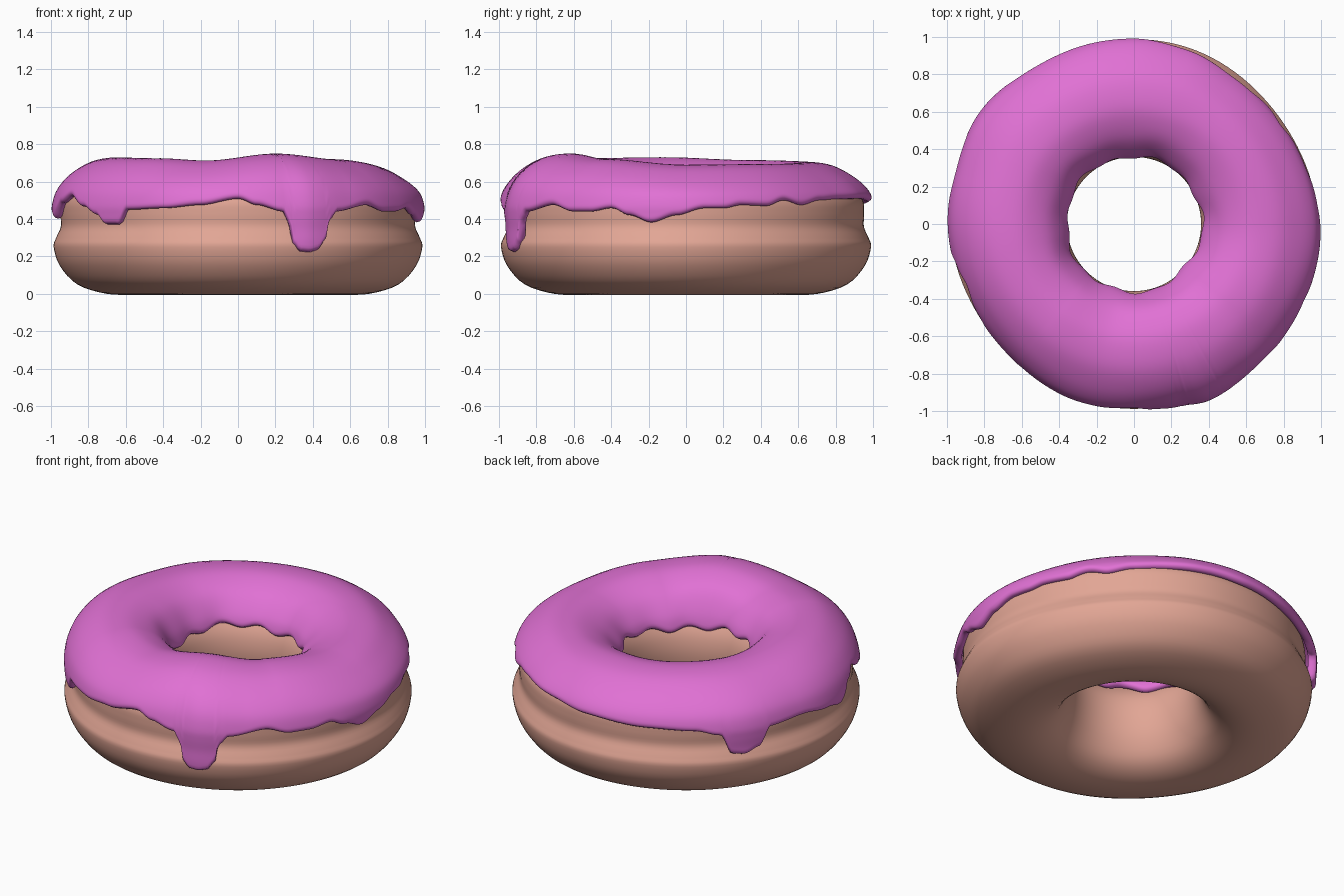
import bpy, bmesh, math
from mathutils import Vector

if "Cube" in bpy.data.objects:
    bpy.data.objects.remove(bpy.data.objects["Cube"])


def spline(pts, closed, n):
    """Catmull-Rom samples through (radius, height) points."""
    c = len(pts)
    get = (lambda i: Vector(pts[i % c])) if closed else (lambda i: Vector(pts[max(0, min(c - 1, i))]))
    out = []
    for i in range(c if closed else c - 1):
        a, b, d, e = (get(i + k) for k in (-1, 0, 1, 2))
        for j in range(n):
            t = j / n
            out.append(0.5 * (2 * b + (d - a) * t + (2 * a - 5 * b + 4 * d - e) * t * t
                              + (3 * b - a - 3 * d + e) * t ** 3))
    if not closed:
        out.append(get(c - 1))
    return out


def periodic(keys, deg):
    """Smoothly blended value around the circle from (degrees, value) keys."""
    deg %= 360
    ks = [(keys[-1][0] - 360, keys[-1][1])] + keys + [(keys[0][0] + 360, keys[0][1])]
    for (a, u), (b, v) in zip(ks, ks[1:]):
        if a <= deg <= b:
            t = (deg - a) / (b - a)
            return u + (v - u) * t * t * (3 - 2 * t)


def squeeze(r, deg):
    """Slight flattening of the ring along one diagonal."""
    side = max(0, min(1, (r - .6) / .35))
    return r - .024 * side * max(0, math.cos(math.radians(2 * (deg - 35)))) ** 2


def ring_mesh(name, section, segs, color):
    """Sweep a closed cross-section, which may vary with angle, around z."""
    bm = bmesh.new()
    rings = []
    for i in range(segs):
        deg = 360 * i / segs
        a = math.radians(deg)
        ring = [(squeeze(p[0], deg), p[1]) for p in section(deg)]
        rings.append([bm.verts.new((r * math.cos(a), r * math.sin(a), z)) for r, z in ring])
    for i in range(segs):
        r, s = rings[i], rings[(i + 1) % segs]
        for j in range(len(r)):
            k = (j + 1) % len(r)
            bm.faces.new((r[j], s[j], s[k], r[k]))
    bmesh.ops.recalc_face_normals(bm, faces=bm.faces)
    for f in bm.faces:
        f.smooth = True
    me = bpy.data.meshes.new(name)
    bm.to_mesh(me)
    bm.free()
    mat = bpy.data.materials.new(name + "_color")
    mat.diffuse_color = color
    mat.use_nodes = True
    mat.node_tree.nodes["Principled BSDF"].inputs["Base Color"].default_value = mat.diffuse_color
    me.materials.append(mat)
    ob = bpy.data.objects.new(name, me)
    bpy.context.collection.objects.link(ob)
    return ob


# Dough ring with a waist groove and flattened bottom
dough = spline([(.56, .003), (.70, .0), (.86, .05), (.955, .15), (.988, .25), (.975, .30), (.95, .36),
                (.952, .43), (.945, .50), (.89, .58), (.80, .63), (.67, .65), (.55, .62), (.46, .55),
                (.395, .47), (.365, .39), (.36, .29), (.385, .17), (.45, .06)], True, 4)
ring_mesh("dough", lambda deg: dough, 128, (.76, .38, .30, 1))

# Icing: outer skin profile, lower edge heights, drip bulges and top waviness
skin = spline([(.345, .38), (.352, .46), (.38, .555), (.455, .655), (.56, .71), (.66, .725), (.78, .705),
               (.89, .64), (.96, .56), (.988, .48), (.99, .42), (.985, .35), (.985, .27), (.975, .18)], False, 16)
edge = [(6, .46), (12, .46), (18, .48), (27, .475), (34, .51), (41, .48), (50, .51), (60, .52), (76, .52),
        (90, .50), (112, .48), (128, .47), (136, .44), (140, .32), (144, .31), (149, .34), (153, .45),
        (166, .46), (178, .43), (186, .40), (193, .49), (200, .53), (210, .47), (218, .42), (222, .37),
        (228, .37), (232, .45), (246, .46), (258, .48), (270, .515), (276, .48), (284, .44), (286, .38),
        (287.5, .26), (289.5, .225), (292.5, .22), (295, .23), (297.5, .28), (299, .39), (302, .44),
        (314, .48), (322, .44), (329, .44), (336, .46), (342, .42), (349, .38), (357, .42)]
bulge = [(25, 0), (55, -.010), (72, .005), (90, .015), (120, .008), (144, .028), (165, .006), (180, .008),
         (225, 0), (255, .012), (270, .012), (284, .015), (293, .035), (308, .02), (330, .01), (350, .01)]
top = [(0, -.035), (50, -.03), (90, -.02), (150, -.01), (190, .005), (230, 0), (255, -.012), (288, .025),
       (320, -.005)]


def skin_at(u):
    i = min(int(u), len(skin) - 2)
    return skin[i].lerp(skin[i + 1], u - i)


def param_at(z, outer):
    """Position along the skin where it reaches height z on the inner or outer side."""
    ids = range(len(skin) - 1, 0, -1) if outer else range(len(skin) - 1)
    step = -1 if outer else 1
    for i in ids:
        a, b = skin[i].y, skin[i + step].y
        if a <= z <= b:
            return i + step * (z - a) / (b - a)


def icing_section(deg, m=44, thick=.048):
    a = math.radians(deg)
    inner = .478 + .013 * math.sin(11 * a) + .012 * math.sin(3 * a + 1)
    u0, u1 = param_at(inner, False), param_at(periodic(edge, deg), True)
    pts = []
    for k in range(m + 1):
        t = k / m
        t = .4 * t + .6 * (1 - math.cos(math.pi * t)) / 2
        p = skin_at(u0 + (u1 - u0) * t).copy()
        w = max(0, min(1, (p.y - .48) / .2))
        p.y += periodic(top, deg) * w * w * (3 - 2 * w)
        p.x += periodic(bulge, deg) * max(0, min(1, (p.x - .7) / .25))
        if p.x < .5:
            p.x += (.008 * math.sin(5 * a + 2) + .004 * math.sin(11 * a)) * (.5 - p.x) / .15
        pts.append(p)
    run = [0]
    for p, q in zip(pts, pts[1:]):
        run.append(run[-1] + (q - p).length)
    upper, lower = [], []
    for k, p in enumerate(pts):
        tan = (pts[min(k + 1, m)] - pts[max(k - 1, 0)]).normalized()
        nrm = Vector((-tan.y, tan.x))
        q = min(1, min(run[k], run[-1] - run[k]) / .03)
        th = thick * math.sqrt(max(0, 1 - (1 - q) ** 2))
        upper.append(p - nrm * (thick - th) / 2)
        lower.append(p - nrm * (thick + th) / 2)
    return upper + lower[-2:0:-1]


ring_mesh("icing", icing_section, 480, (.75, .165, .66, 1))
